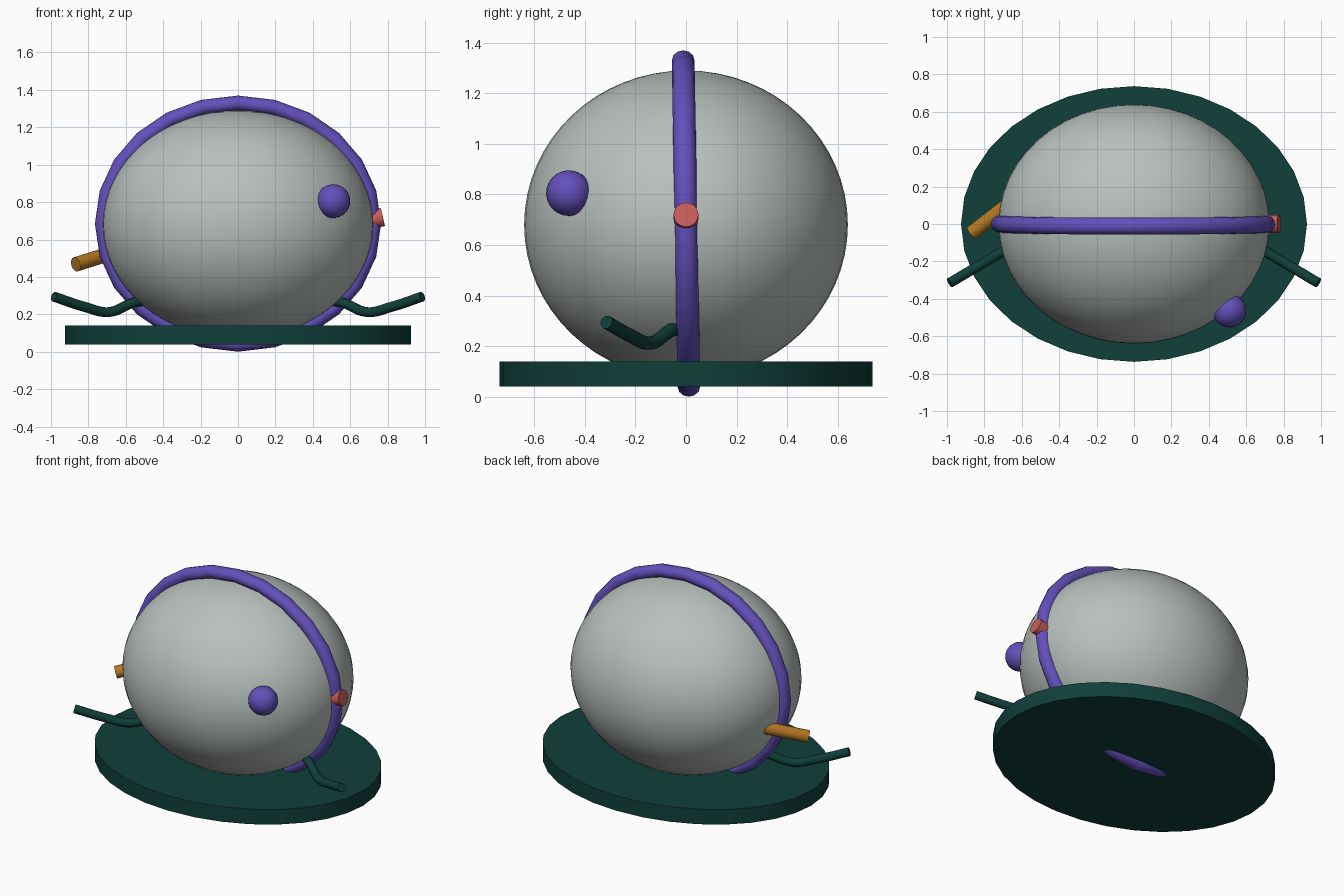
import bpy, math
from mathutils import Vector

if "Cube" in bpy.data.objects:
    bpy.data.objects.remove(bpy.data.objects["Cube"])


def material(name, r, g, b):
    m = bpy.data.materials.new(name)
    m.diffuse_color = (r, g, b, 1)
    m.use_nodes = True
    m.node_tree.nodes["Principled BSDF"].inputs["Base Color"].default_value = m.diffuse_color
    return m


GREY = material("pale grey", 0.48, 0.53, 0.51)
PURPLE = material("purple", 0.125, 0.08, 0.5)
GREEN = material("dark green", 0.005, 0.05, 0.042)
RED = material("coral red", 0.57, 0.11, 0.1)
ORANGE = material("amber", 0.46, 0.19, 0.018)


def finish(name, mat, scale=(1, 1, 1), angle=40):
    ob = bpy.context.object
    ob.name = name
    ob.scale = scale
    ob.data.materials.append(mat)
    bpy.ops.object.transform_apply(location=False, rotation=False, scale=True)
    bpy.ops.object.shade_smooth_by_angle(angle=math.radians(angle))
    return ob


def rod(name, start, end, radius, mat, sides=24):
    a, b = Vector(start), Vector(end)
    bpy.ops.mesh.primitive_cylinder_add(vertices=sides, radius=radius, depth=(b - a).length,
                                        location=(a + b) / 2)
    bpy.context.object.rotation_euler = (b - a).to_track_quat('Z', 'Y').to_euler()
    return finish(name, mat)


# Oval base plate
bpy.ops.mesh.primitive_cylinder_add(vertices=32, radius=1, depth=0.1, location=(0, 0, 0.09))
finish("base_plate", GREEN, (0.925, 0.737, 1))

# Egg-shaped body
bpy.ops.mesh.primitive_uv_sphere_add(segments=48, ring_count=32, radius=1, location=(0, 0, 0.68))
finish("body", GREY, (0.725, 0.64, 0.61))

# Band around the body, leaning very slightly forward
bpy.ops.mesh.primitive_torus_add(major_segments=24, minor_segments=12, major_radius=0.72,
                                 minor_radius=0.045, location=(0, 0, 0.685))
band = finish("band", PURPLE, (1, 0.895, 1), 60)
band.rotation_euler = (math.radians(91), 0, 0)

# Round knob on the front
bpy.ops.mesh.primitive_uv_sphere_add(segments=24, ring_count=16, radius=0.09,
                                     location=(0.51, -0.463, 0.805))
finish("knob", PURPLE)

# Button on the band and peg on the left
rod("button", (0.70, 0, 0.703), (0.775, 0, 0.72), 0.049, RED)
rod("peg", (-0.62, 0.145, 0.545), (-0.868, -0.048, 0.467), 0.039, ORANGE)

# Curved arms, one per side
path = [(0.48, -0.015, 0.275), (0.56, -0.06, 0.262), (0.69, -0.14, 0.212),
        (0.82, -0.217, 0.24), (0.985, -0.315, 0.295)]
for side, label in ((1, "right_arm"), (-1, "left_arm")):
    curve = bpy.data.curves.new(label, 'CURVE')
    curve.dimensions = '3D'
    curve.bevel_depth = 0.027
    curve.bevel_resolution = 3
    curve.use_fill_caps = True
    curve.resolution_u = 6
    spline = curve.splines.new('BEZIER')
    spline.bezier_points.add(len(path) - 1)
    for p, (x, y, z) in zip(spline.bezier_points, path):
        p.co = (side * x, y, z)
        p.handle_left_type = p.handle_right_type = 'AUTO'
    arm = bpy.data.objects.new(label, curve)
    bpy.context.collection.objects.link(arm)
    bpy.ops.object.select_all(action='DESELECT')
    arm.select_set(True)
    bpy.context.view_layer.objects.active = arm
    bpy.ops.object.convert(target='MESH')
    finish(label, GREEN)
